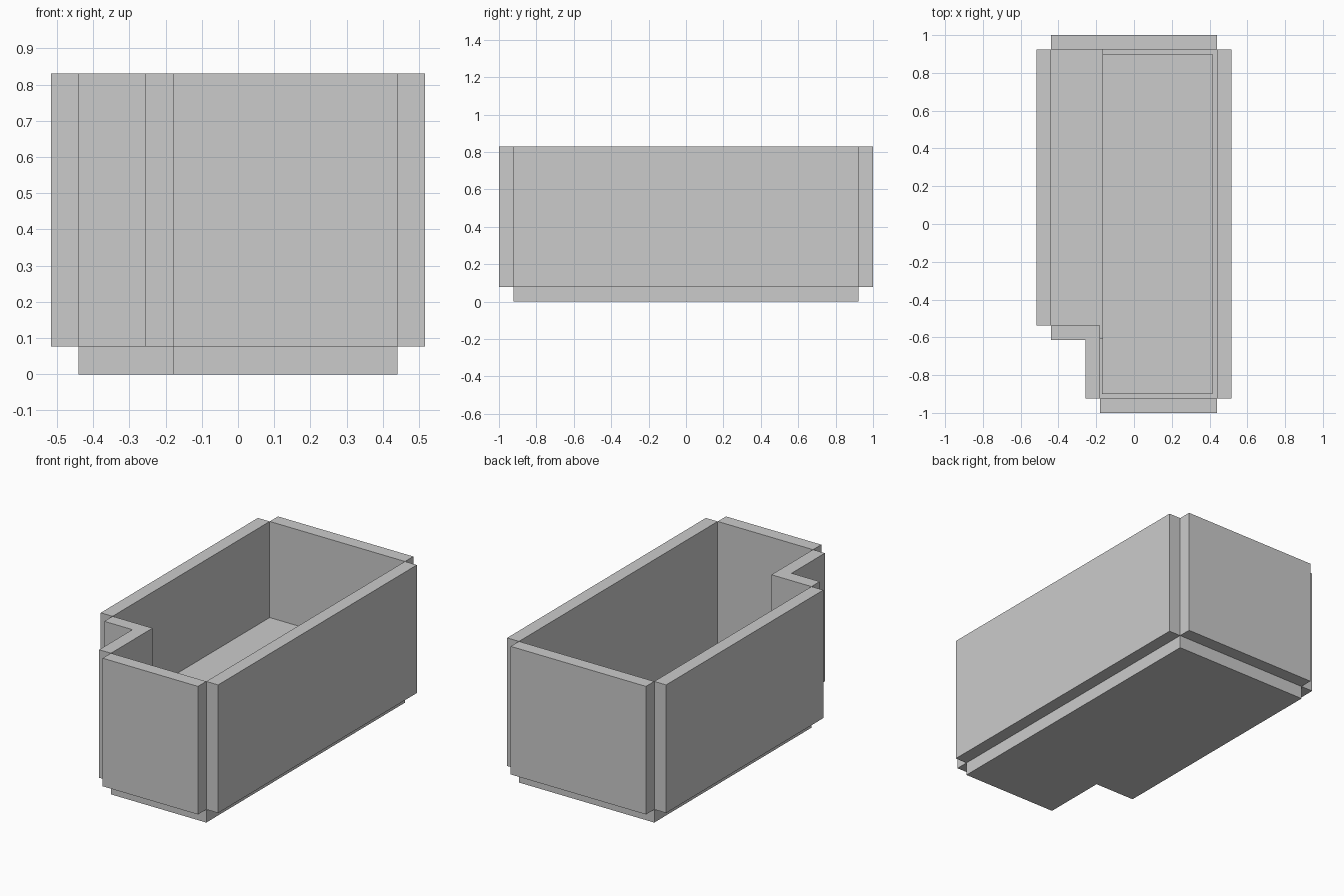
import bpy, bmesh
from mathutils import Vector

if "Cube" in bpy.data.objects:
    bpy.data.objects.remove(bpy.data.objects["Cube"])

T = 0.077          # panel thickness
H = 0.83           # rim height
# inner L-shaped outline, counter-clockwise
OUTLINE = [(-0.18, -0.923), (0.44, -0.923), (0.44, 0.923),
           (-0.44, 0.923), (-0.44, -0.537), (-0.18, -0.537)]


def prism(name, pts, z0, z1):
    """Extrude a flat polygon between two heights."""
    bm = bmesh.new()
    face = bm.faces.new([bm.verts.new((x, y, z0)) for x, y in pts])
    res = bmesh.ops.extrude_face_region(bm, geom=[face])
    top = [v for v in res["geom"] if isinstance(v, bmesh.types.BMVert)]
    bmesh.ops.translate(bm, verts=top, vec=(0, 0, z1 - z0))
    if not any(f is face for f in bm.faces):
        bm.faces.new([v for v in bm.verts if v not in top])
    bmesh.ops.recalc_face_normals(bm, faces=bm.faces)
    me = bpy.data.meshes.new(name)
    bm.to_mesh(me)
    bm.free()
    ob = bpy.data.objects.new(name, me)
    bpy.context.collection.objects.link(ob)
    return ob


def rect(x0, x1, y0, y1):
    return [(x0, y0), (x1, y0), (x1, y1), (x0, y1)]


# base slab
prism("floor", OUTLINE, 0, T)

# wall panels pushed outward from each outline edge, corners left open
names = ["front_wall", "right_wall", "back_wall", "left_wall",
         "notch_front_wall", "notch_side_wall"]
for i, name in enumerate(names):
    a = Vector(OUTLINE[i])
    b = Vector(OUTLINE[(i + 1) % len(OUTLINE)])
    d = (b - a).normalized()
    n = Vector((d.y, -d.x)) * T
    prism(name, [a + n, b + n, b, a], T, H)

# raised ledge along the left side
prism("raised_ledge", rect(-0.44, -0.165, -0.61, 0.923), T, 0.265)

# thin inset panel on the lower floor
prism("floor_panel", rect(-0.17, 0.415, -0.9, 0.9), T, T + 0.012)
